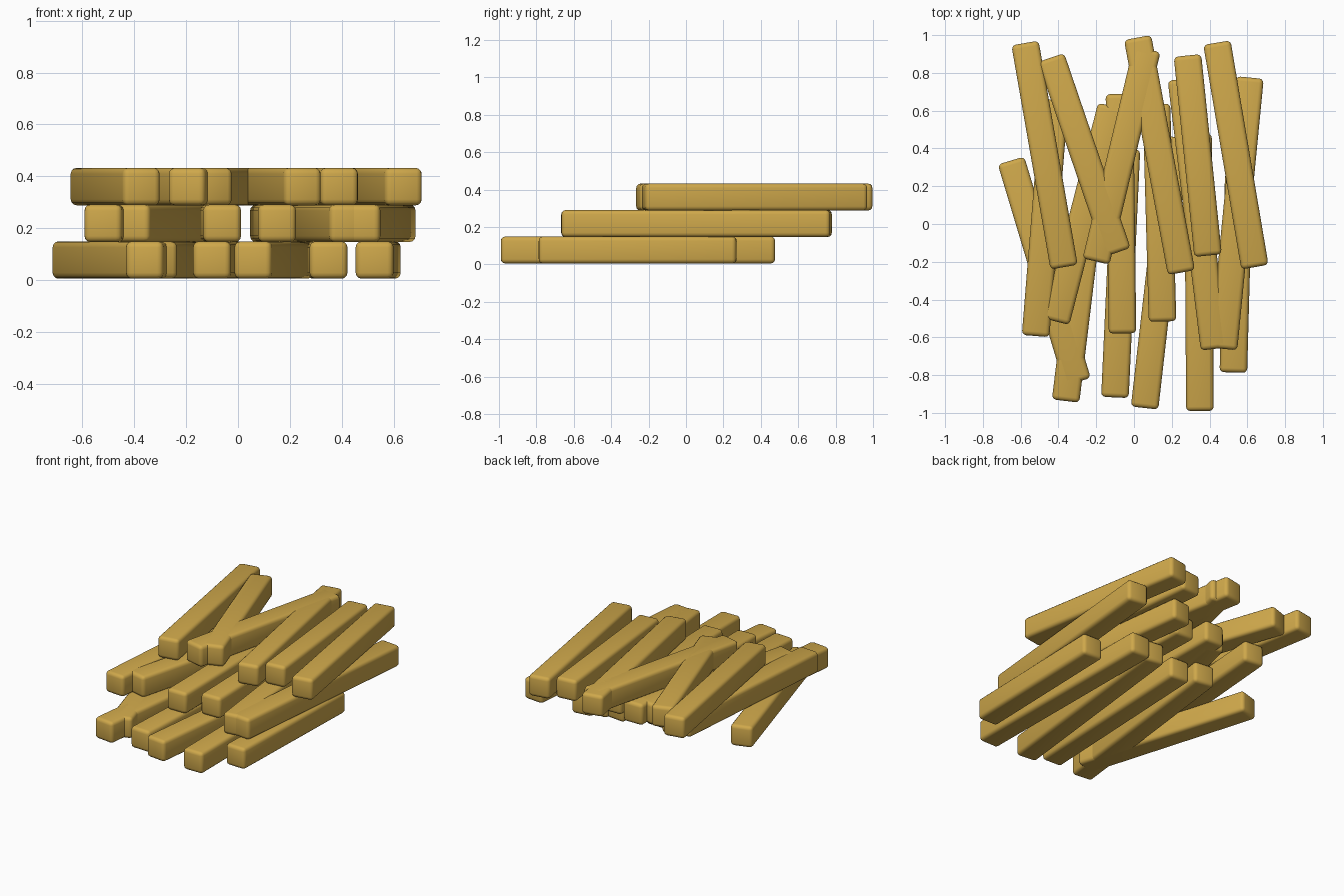
import bpy
from math import atan2
from mathutils import Vector

if "Cube" in bpy.data.objects:
    bpy.data.objects.remove(bpy.data.objects["Cube"])

WIDTH, HEIGHT, STEP, BASE = 0.146, 0.144, 0.1415, 0.005

# golden colour shared by every stick
gold = bpy.data.materials.new("golden")
gold.diffuse_color = (0.62, 0.39, 0.07, 1)
gold.use_nodes = True
gold.node_tree.nodes["Principled BSDF"].inputs["Base Color"].default_value = gold.diffuse_color

# end points (x, y back, x, y front) of the sticks in each layer
layers = {
    "bottom": [(-.651, .336, -.299, -.836), (-.193, .45, -.362, -.937),
               (-.04, .397, -.101, -.918), (.22, .46, .056, -.974),
               (.339, .476, .349, -.99), (.555, .27, .526, -.786)],
    "middle": [(-.42, .656, -.521, -.593), (-.119, .624, -.413, -.516),
               (-.077, .688, -.061, -.579), (.119, .635, .151, -.516),
               (.251, .767, .426, -.661), (.614, .775, .474, -.661)],
    "top": [(-.577, .958, -.37, -.228), (-.439, .881, -.087, -.15),
            (.069, .926, -.201, -.198), (.019, .987, .251, -.257),
            (.283, .892, .392, -.167), (.439, .96, .64, -.228)],
}


def stick(name, ends, z):
    """Rounded square stick laid flat between two end points."""
    a, b = Vector(ends[:2]), Vector(ends[2:])
    d, mid = a - b, (a + b) / 2
    bpy.ops.mesh.primitive_cube_add(size=1, location=(mid.x, mid.y, z),
                                    rotation=(0, 0, atan2(-d.x, d.y)))
    ob = bpy.context.object
    ob.name = name
    ob.scale = (WIDTH, d.length, HEIGHT)
    bpy.ops.object.transform_apply(location=False, rotation=False, scale=True)
    bevel = ob.modifiers.new("rounded_edges", 'BEVEL')
    bevel.width, bevel.segments = 0.023, 3
    bpy.ops.object.modifier_apply(modifier=bevel.name)
    bpy.ops.object.shade_smooth_by_angle()
    ob.data.materials.append(gold)


# three stacked layers
for level, (layer, sticks) in enumerate(layers.items()):
    for i, ends in enumerate(sticks, 1):
        stick(f"{layer}_stick_{i}", ends, BASE + HEIGHT / 2 + level * STEP)
